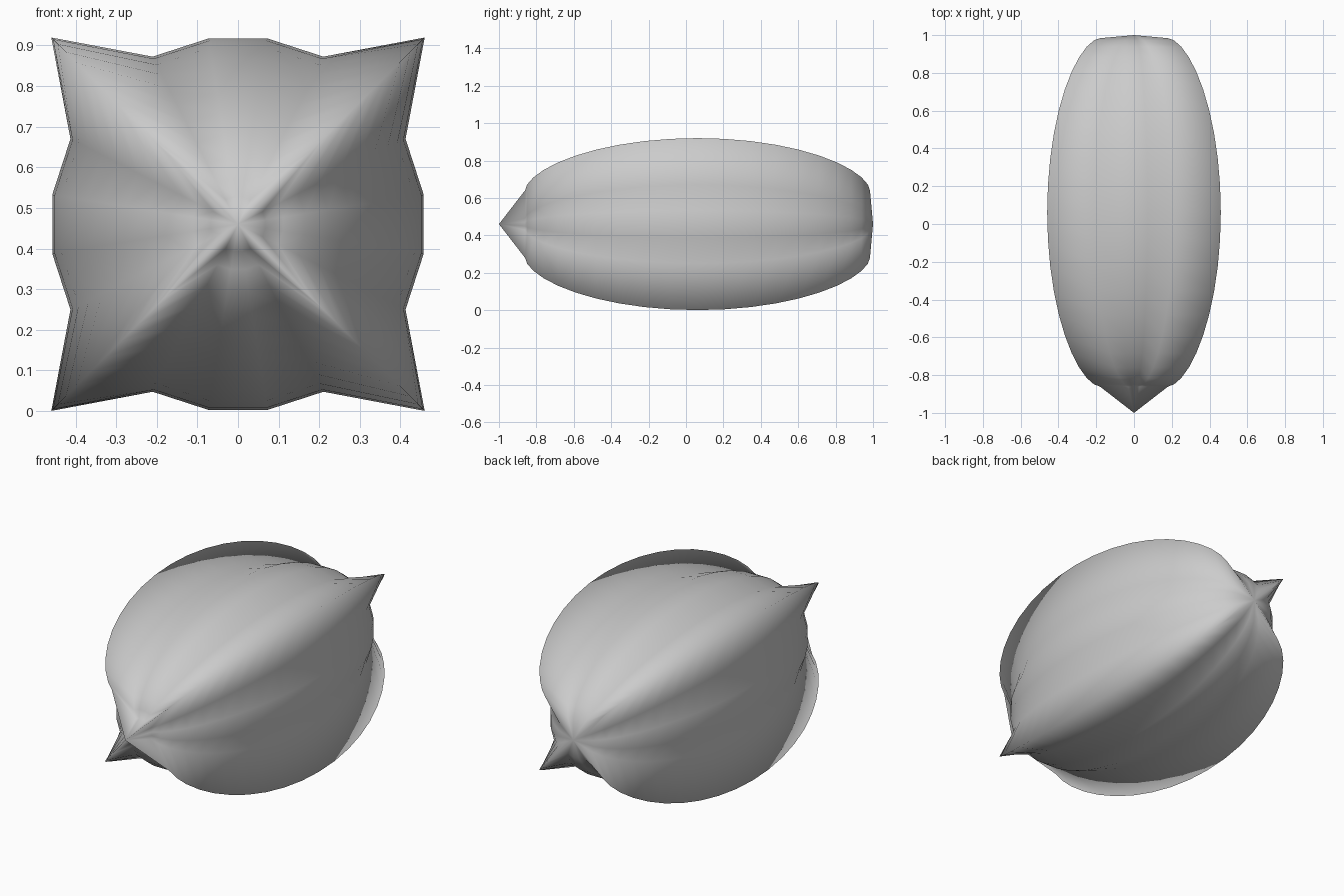
import bpy, bmesh, math

if "Cube" in bpy.data.objects:
    bpy.data.objects.remove(bpy.data.objects["Cube"])

SEGMENTS = 20        # sides around the long axis
RINGS = 21           # cross-sections along the body
CENTRE_Z = 0.46
RIDGE = 0.187        # how far the four corner ridges stand out

bm = bmesh.new()


def ring(y, radius):
    """Round section with every fifth point pushed out into a ridge."""
    verts = []
    for i in range(SEGMENTS):
        a = math.radians(45) + 2 * math.pi * i / SEGMENTS
        r = radius + (RIDGE if i % 5 == 0 else 0)
        verts.append(bm.verts.new((r * math.cos(a), y, CENTRE_Z + r * math.sin(a))))
    return verts


# Ribbed body: sections swell towards the middle
rings = []
for j in range(RINGS):
    a = math.pi * (j / (RINGS - 1) - 0.5)
    swell = max(math.cos(a), 0) ** 1.18
    rings.append(ring(0.0615 + 0.922 * math.sin(a), 0.068 + 0.395 * swell))
for lower, upper in zip(rings, rings[1:]):
    for i in range(SEGMENTS):
        k = (i + 1) % SEGMENTS
        bm.faces.new((lower[i], lower[k], upper[k], upper[i]))

# Pointed front tip and nearly flat back end
for y, end in ((-1.0, rings[0]), (1.0, rings[-1])):
    pole = bm.verts.new((0, y, CENTRE_Z))
    for i in range(SEGMENTS):
        bm.faces.new((pole, end[i], end[(i + 1) % SEGMENTS]))

bmesh.ops.recalc_face_normals(bm, faces=bm.faces)
for f in bm.faces:
    f.smooth = True
mesh = bpy.data.meshes.new("ribbed_pod")
bm.to_mesh(mesh)
bm.free()
bpy.context.collection.objects.link(bpy.data.objects.new("ribbed_pod", mesh))
